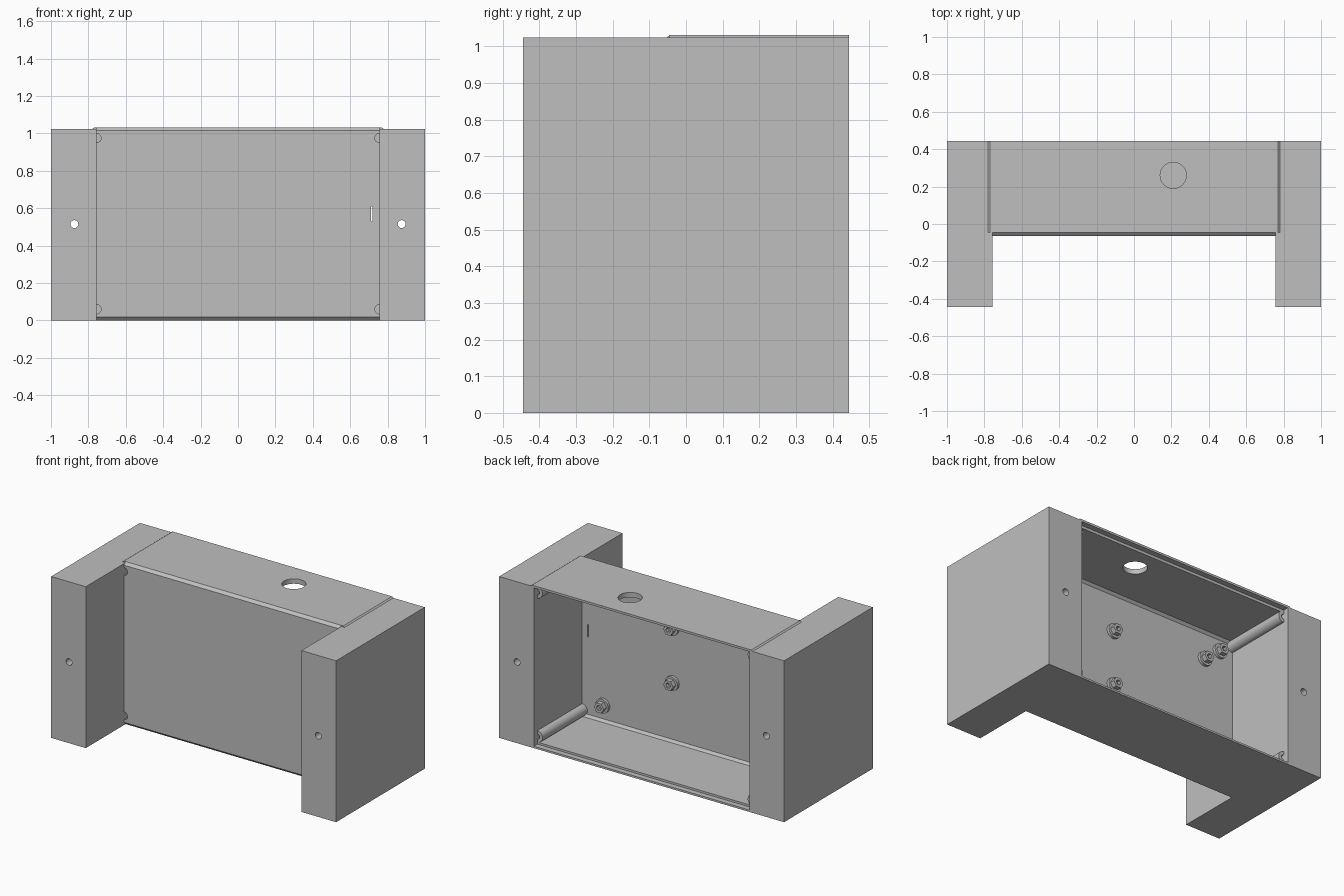
import bpy, bmesh, math
from mathutils import Vector

cube = bpy.data.objects.get("Cube")
if cube:
    bpy.data.objects.remove(cube, do_unlink=True)

grey = bpy.data.materials.new("plain grey")
grey.use_nodes = True
grey.diffuse_color = (0.52, 0.52, 0.52, 1)
grey.node_tree.nodes["Principled BSDF"].inputs["Base Color"].default_value = (0.52, 0.52, 0.52, 1)

INNER, OUTER = 0.757, 1.0      # inner and outer faces of the end blocks
BACK, FRONT = 0.445, -0.445
PANEL, PANEL_IN = -0.063, -0.04
HIGH, LID = 1.024, 1.031


def finish(name, bm, smooth=False):
    bmesh.ops.remove_doubles(bm, verts=bm.verts, dist=1e-5)
    bmesh.ops.recalc_face_normals(bm, faces=bm.faces)
    mesh = bpy.data.meshes.new(name)
    bm.to_mesh(mesh)
    bm.free()
    ob = bpy.data.objects.new(name, mesh)
    bpy.context.collection.objects.link(ob)
    mesh.materials.append(grey)
    if smooth:
        shade(ob)
    return ob


def shade(ob):
    bpy.ops.object.select_all(action='DESELECT')
    ob.select_set(True)
    bpy.context.view_layer.objects.active = ob
    bpy.ops.object.shade_smooth_by_angle(angle=math.radians(35))


def prism(name, points, offset):
    """Extrude a closed outline by an offset."""
    bm = bmesh.new()
    face = bm.faces.new([bm.verts.new(p) for p in points])
    out = bmesh.ops.extrude_face_region(bm, geom=[face], use_keep_orig=True)
    verts = [v for v in out["geom"] if isinstance(v, bmesh.types.BMVert)]
    bmesh.ops.translate(bm, verts=verts, vec=Vector(offset))
    return finish(name, bm)


def box(name, x0, x1, y0, y1, z0, z1):
    return prism(name, [(x0, y0, z0), (x1, y0, z0), (x1, y1, z0), (x0, y1, z0)], (0, 0, z1 - z0))


def lathe(name, profile, x, z, steps=32):
    """Turn (radius, y) points about an axis along y."""
    bm = bmesh.new()
    verts = [bm.verts.new((x + r, y, z)) for r, y in profile]
    edges = [bm.edges.new(pair) for pair in zip(verts, verts[1:])]
    bmesh.ops.spin(bm, geom=verts + edges, cent=(x, 0, z), axis=(0, 1, 0),
                   angle=math.tau, steps=steps)
    return finish(name, bm, True)


def rod(name, r, x, z, y0, y1):
    return lathe(name, [(0, y0), (r, y0), (r, y1), (0, y1)], x, z)


def cut(ob, cutters):
    for c in cutters:
        c.hide_render = True
        mod = ob.modifiers.new("cut", 'BOOLEAN')
        mod.operation = 'DIFFERENCE'
        mod.solver = 'EXACT'
        mod.object = c
    bpy.context.view_layer.update()
    done = bpy.data.meshes.new_from_object(
        ob.evaluated_get(bpy.context.evaluated_depsgraph_get()))
    ob.modifiers.clear()
    ob.data = done
    for c in cutters:
        bpy.data.objects.remove(c, do_unlink=True)
    shade(ob)


# Housing: open-backed channel with chamfered front edges and a rear rebate
outline = [(BACK, 0), (-0.045, 0), (PANEL, 0.018), (PANEL, 1.015), (-0.045, LID),
           (BACK, LID), (BACK, 1.017), (0.41, 1.017), (0.41, 1.0), (-0.025, 1.0),
           (PANEL_IN, 0.985), (PANEL_IN, 0.04), (-0.025, 0.025), (0.41, 0.025),
           (0.41, 0.012), (BACK, 0.012)]
housing = prism("housing", [(-INNER, y, z) for y, z in outline], (2 * INNER, 0, 0))

# Openings: cable hole in the top, narrow slot and corner screw recesses in the panel
cable = rod("cable_cutter", 0.07, 0, 0, -0.1, 0.1)
cable.rotation_euler.x = math.pi / 2
cable.location = (0.21, 0.26, 1.02)
corners = [(s * INNER, z) for s in (-1, 1) for z in (0.06, 0.975)]
cutters = [cable, box("slot_cutter", 0.712, 0.718, -0.1, 0, 0.53, 0.61)]
cutters += [rod("recess_cutter", 0.025, x, z, -0.1, 0) for x, z in corners]
cut(housing, cutters)

# End blocks with a through bolt hole, and the thin sloping lip beside the lid
for side, s in (("right", -1), ("left", 1)):
    block = box(side + "_end_block", *sorted((s * INNER, s * OUTER)), FRONT, BACK, 0, HIGH)
    cut(block, [rod("bolt_cutter", 0.021, s * 0.875, 0.515, -1, 1)])
    prism(side + "_lid_lip", [(s * INNER, -0.045, HIGH - 0.002), (s * INNER, -0.045, LID),
                              (s * 0.77, -0.045, LID), (s * 0.782, -0.045, HIGH - 0.002)],
          (0, BACK + 0.045, 0))

# Corner screw posts, half sunk into the end blocks
post = [(0, 0), (0.025, 0), (0.025, -0.045), (0.037, -0.045), (0.037, 0.41),
        (0.016, 0.41), (0.016, 0.3), (0, 0.3)]
for x, z in corners:
    lathe("screw_post", post, x, z)

# Flanged standoffs on the inside of the panel
for x, z in [(0.12, 0.75), (0.12, 0.4), (0.607, 0.127), (-0.55, 0.82), (-0.66, 0.91)]:
    lathe("standoff_flange", [(0, -0.045), (0.045, -0.045), (0.045, -0.022), (0, -0.022)], x, z)
    lathe("standoff_nut", [(0, -0.03), (0.034, -0.03), (0.034, 0.008), (0.017, 0.008),
                           (0.017, -0.015), (0, -0.015)], x, z, 6)
